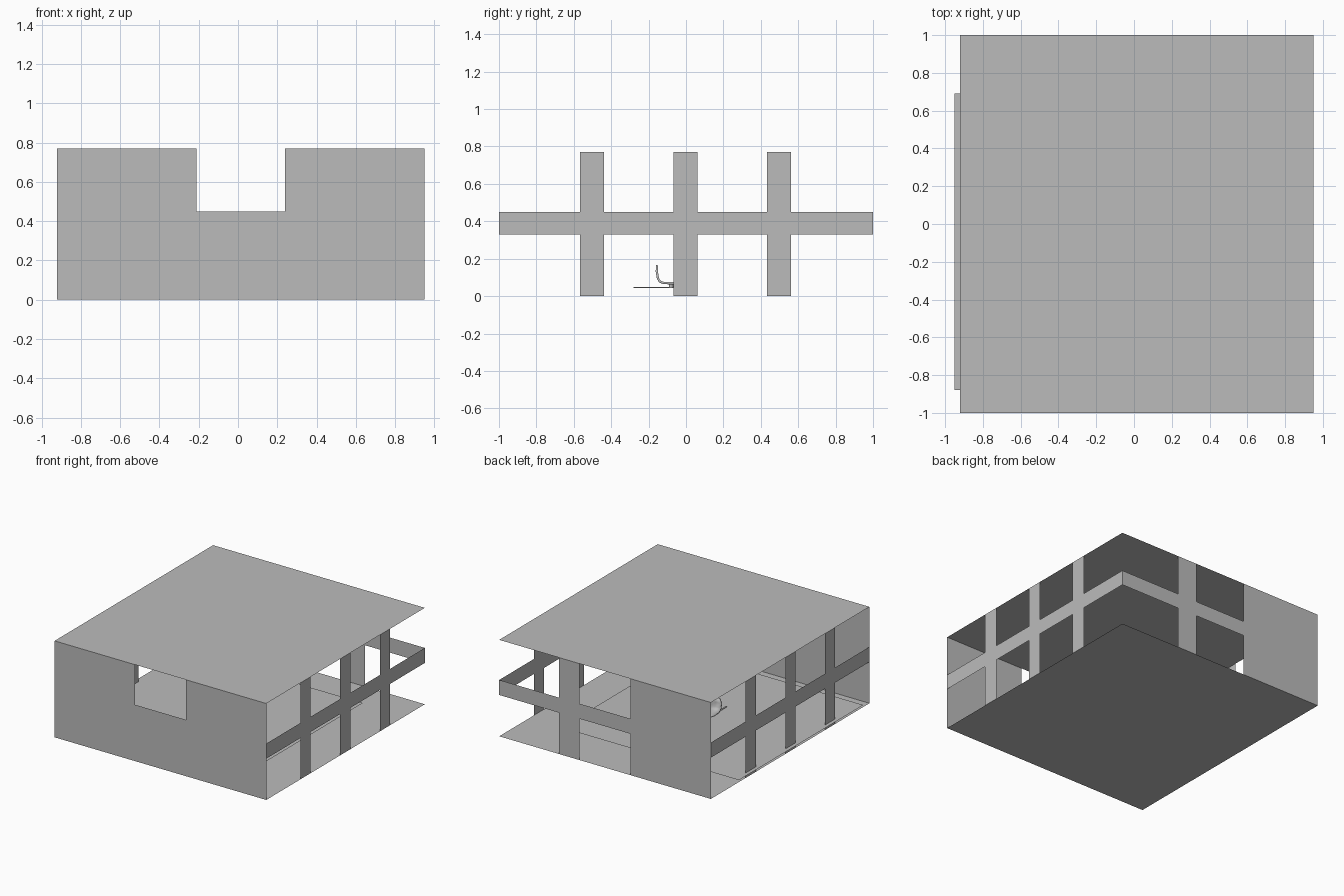
import bpy, bmesh, math
from mathutils import Vector

cube = bpy.data.objects.get("Cube")
if cube:
    bpy.data.objects.remove(cube)

grey = bpy.data.materials.new("plain_grey")
grey.use_nodes = True
GREY = (0.5, 0.5, 0.5, 1)
grey.diffuse_color = GREY
grey.node_tree.nodes["Principled BSDF"].inputs["Base Color"].default_value = GREY

X0, X1, Y0, Y1, TOP = -0.92, 0.95, -1.0, 1.0, 0.77
BEAM_LOW, BEAM_HIGH = 0.33, 0.45


def finish(bm, name):
    mesh = bpy.data.meshes.new(name)
    bm.to_mesh(mesh)
    bm.free()
    mesh.materials.append(grey)
    obj = bpy.data.objects.new(name, mesh)
    bpy.context.collection.objects.link(obj)
    return obj


def sheet(name, us, vs, place, normal, keep=lambda i, j: True):
    """Flat sheet made of the kept cells of a grid of break lines."""
    bm = bmesh.new()
    for i in range(len(us) - 1):
        for j in range(len(vs) - 1):
            if keep(i, j):
                corners = [(us[i], vs[j]), (us[i + 1], vs[j]),
                           (us[i + 1], vs[j + 1]), (us[i], vs[j + 1])]
                face = bm.faces.new([bm.verts.new(place(u, v)) for u, v in corners])
                face.normal_update()
                if face.normal.dot(Vector(normal)) < 0:
                    face.normal_flip()
    bmesh.ops.remove_doubles(bm, verts=bm.verts, dist=0.0001)
    return finish(bm, name)


# Floor, ceiling and raised square rug
for name, xs, ys, z, up in (("floor", (X0, X1), (Y0, Y1), 0, -1),
                            ("ceiling", (X0, X1), (Y0, Y1), TOP, 1),
                            ("rug", (-0.95, 0.62), (-0.88, 0.69), 0.04, 1)):
    sheet(name, xs, ys, lambda u, v, z=z: (u, v, z), (0, 0, up))

# Side walls: three posts crossed by a beam
heights = (0, BEAM_LOW, BEAM_HIGH, TOP)
posts = [Y0]
for centre in (-0.503, -0.003, 0.497):
    posts += [centre - 0.064, centre + 0.064]
posts.append(Y1)
for name, x, side in (("left_wall", X1, 1), ("right_wall", X0, -1)):
    sheet(name, posts, heights, lambda u, v, x=x: (x, u, v), (side, 0, 0),
          lambda i, j: i % 2 == 1 or j == 1)

# Front wall with an open notch
sheet("front_wall", (X0, -0.21, 0.24, X1), (0, BEAM_HIGH, TOP),
      lambda u, v: (u, Y0, v), (0, -1, 0), lambda i, j: (i, j) != (1, 1))

# Back wall: solid panel, beam and one post
sheet("back_wall", (X0, -0.21, 0.24, 0.42, X1), heights,
      lambda u, v: (u, Y1, v), (0, 1, 0), lambda i, j: i in (0, 2) or j == 1)

# Small chair: a bent shell swept across its width
CX, CY = -0.16, -0.11
path = [(-0.045, 0.165), (-0.046, 0.13), (-0.04, 0.095), (-0.03, 0.078),
        (-0.01, 0.07), (0.05, 0.068), (0.1, 0.07)]
bm = bmesh.new()
rows = []
for k, (y, z) in enumerate(path):
    half = 0.03 if k in (0, len(path) - 1) else 0.045
    rows.append([bm.verts.new((CX + s * half, CY + y, z)) for s in (-1, 0, 1)])
for a, b in zip(rows, rows[1:]):
    for s in range(2):
        bm.faces.new((a[s], a[s + 1], b[s + 1], b[s]))
shell = finish(bm, "chair_shell")
thick = shell.modifiers.new("thickness", "SOLIDIFY")
thick.thickness = 0.012
thick.offset = 0
for poly in shell.data.polygons:
    poly.use_smooth = True

# Chair stem and thin floor bar
bm = bmesh.new()
bmesh.ops.create_cone(bm, cap_ends=True, segments=12, radius1=0.012,
                      radius2=0.012, depth=0.025)
bmesh.ops.translate(bm, verts=bm.verts, vec=(CX, CY + 0.03, 0.055))
finish(bm, "chair_stem")
bm = bmesh.new()
bmesh.ops.create_cube(bm, size=1)
bmesh.ops.scale(bm, verts=bm.verts, vec=(0.012, 0.33, 0.004))
bmesh.ops.translate(bm, verts=bm.verts, vec=(CX, CY - 0.005, 0.046))
finish(bm, "chair_floor_bar")
